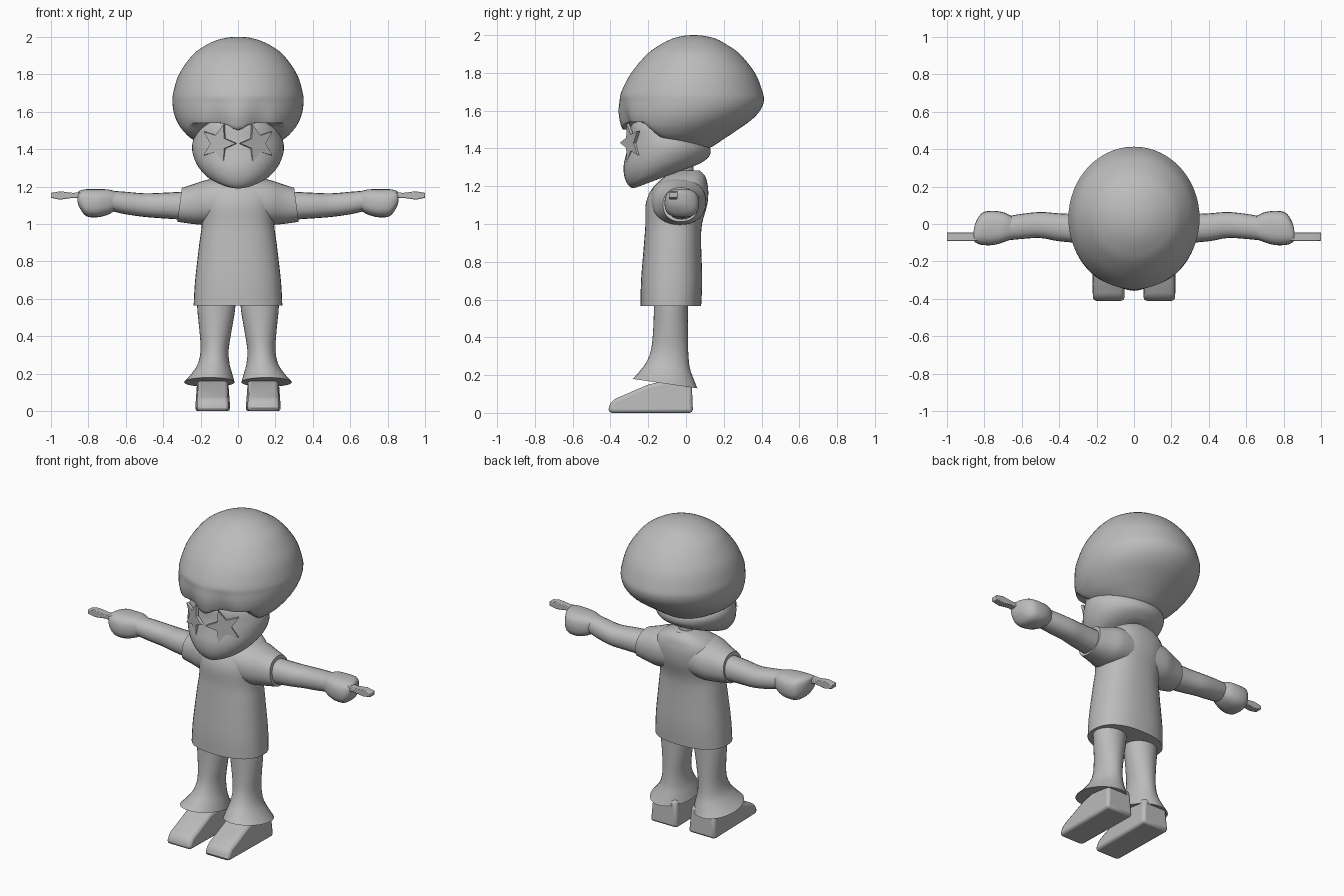
import bpy, bmesh, math
from mathutils import Vector

if "Cube" in bpy.data.objects:
    bpy.data.objects.remove(bpy.data.objects["Cube"])

grey = bpy.data.materials.new("plain grey")
grey.diffuse_color = (0.5, 0.5, 0.5, 1)
grey.use_nodes = True
grey.node_tree.nodes["Principled BSDF"].inputs["Base Color"].default_value = grey.diffuse_color


def finish(name, bm, mirror=False, bevel=0, angle=40):
    bmesh.ops.recalc_face_normals(bm, faces=bm.faces[:])
    me = bpy.data.meshes.new(name)
    bm.to_mesh(me)
    bm.free()
    for p in me.polygons:
        p.use_smooth = True
    me.set_sharp_from_angle(angle=math.radians(angle))
    me.materials.append(grey)
    ob = bpy.data.objects.new(name, me)
    bpy.context.collection.objects.link(ob)
    if mirror:
        ob.modifiers.new("mirror", 'MIRROR').use_mirror_merge = False
    if bevel:
        b = ob.modifiers.new("bevel", 'BEVEL')
        b.width, b.segments, b.limit_method = bevel, 2, 'ANGLE'
    return ob


def slab(x0, x1, yf, zf, yb, zb):
    """Ring lying roughly flat: x range, front point and back point."""
    return [(x0 + x1) / 2, (yf + yb) / 2, (zf + zb) / 2,
            (x1 - x0) / 2, 0, 0, 0, (yb - yf) / 2, (zb - zf) / 2]


def slice_x(x, y0, y1, z0, z1, lean=0):
    """Upright ring across an arm; lean pushes its lower side outwards."""
    return [x, (y0 + y1) / 2, (z0 + z1) / 2, 0, (y1 - y0) / 2, 0,
            -lean, 0, (z1 - z0) / 2]


def spline(rows, steps):
    out = []
    for i in range(len(rows) - 1):
        a, b, c, d = (rows[max(i - 1, 0)], rows[i], rows[i + 1],
                      rows[min(i + 2, len(rows) - 1)])
        for s in range(steps):
            t = s / steps
            out.append([q + 0.5 * t * (r - p + t * (2 * p - 5 * q + 4 * r - w
                        + t * (3 * (q - r) + w - p)))
                        for p, q, r, w in zip(a, b, c, d)])
    return out + [rows[-1]]


def loft(rows, n=32, steps=4, power=1.0):
    """Skin through splined rings; power below 1 makes them boxier."""
    bm = bmesh.new()
    rings = []
    for r in spline(rows, steps):
        c, u, v = Vector(r[:3]), Vector(r[3:6]), Vector(r[6:])
        ring = []
        for k in range(n):
            a = 2 * math.pi * k / n
            ca, sa = math.cos(a), math.sin(a)
            ca = math.copysign(abs(ca) ** power, ca)
            sa = math.copysign(abs(sa) ** power, sa)
            ring.append(bm.verts.new(c + u * ca + v * sa))
        rings.append(ring)
    for p, q in zip(rings, rings[1:]):
        for k in range(n):
            j = (k + 1) % n
            bm.faces.new((p[k], p[j], q[j], q[k]))
    bm.faces.new(rings[0])
    bm.faces.new(rings[-1])
    return bm


def prism(points, offset):
    bm = bmesh.new()
    f = bm.faces.new([bm.verts.new(p) for p in points])
    ext = bmesh.ops.extrude_face_region(bm, geom=[f])
    bmesh.ops.translate(bm, vec=offset, verts=[
        g for g in ext["geom"] if isinstance(g, bmesh.types.BMVert)])
    return bm


# Round hair: half width, front, back, height
hair = loft([slab(-w, w, f, z, b, z) for w, f, b, z in (
    (.01, .03, .05, 2.0), (.06, -.02, .10, 1.995), (.118, -.075, .16, 1.98),
    (.18, -.135, .215, 1.95), (.245, -.205, .285, 1.9), (.315, -.29, .365, 1.8),
    (.346, -.342, .405, 1.7), (.35, -.352, .412, 1.65), (.344, -.357, .392, 1.6),
    (.327, -.352, .345, 1.55), (.295, -.335, .275, 1.5),
    (.24, -.28, .2, 1.45), (.13, -.12, .12, 1.4), (.02, 0, .04, 1.39))], n=64)
for v in hair.verts:
    x, y, z = v.co
    # hairline arching over the face with a central peak
    t = max(0, .05 - y)
    low = min(1.395 + 1.9 * t * t, 1.54) - (.04 * math.exp(-(x / .05) ** 2) if y < -.2 else 0)
    v.co.z = max(z, low)
    if y < -.1:
        fade = min(1, max(0, (1.68 - z) / .14))
        v.co.y += .03 * fade * math.exp(-((abs(x) - .11) / .055) ** 2)
finish("hair", hair, angle=50)

# Face and jaw, rings tilted up towards the back
finish("head", loft([slab(-w, w, yf, zf, yb, zb) for w, yf, zf, yb, zb in (
    (.02, -.22, 1.215, -.1, 1.26), (.095, -.275, 1.19, .05, 1.31),
    (.165, -.305, 1.205, .09, 1.33), (.207, -.326, 1.25, .12, 1.355),
    (.232, -.33, 1.31, .13, 1.38), (.245, -.315, 1.38, .125, 1.41),
    (.24, -.30, 1.45, .10, 1.44), (.21, -.29, 1.53, .05, 1.48),
    (.15, -.25, 1.58, 0, 1.5))], n=48))
finish("neck", loft([slab(-.05, .05, -.07, z, .04, z) for z in (1.2, 1.34)], steps=1))

# Star-shaped glasses, angled around the face
yaw = math.radians(28)
along = Vector((math.cos(yaw), math.sin(yaw), 0))
star = []
for k in range(10):
    r = .108 if k % 2 == 0 else .046
    a = math.pi + k * math.pi / 5
    star.append(Vector((.1, -.285, 1.43)) + along * r * math.cos(a)
                + Vector((0, 0, r * math.sin(a))))
finish("star_lens", prism(star, Vector((math.sin(yaw), -math.cos(yaw), 0)) * .016), True)

# Long shirt and sleeves
finish("shirt", loft([slab(-w, w, f, z, b, z) for w, f, b, z in (
    (.237, -.24, .08, .565), (.229, -.238, .086, .7), (.206, -.222, .08, .9),
    (.193, -.215, .085, 1.0), (.2, -.214, .112, 1.1), (.205, -.19, .118, 1.17),
    (.18, -.15, .112, 1.22), (.13, -.105, .1, 1.255), (.06, -.04, .075, 1.282))],
    n=40, power=.85))
finish("sleeve", loft([
    slice_x(.08, -.19, .105, 1.0, 1.25), slice_x(.17, -.175, .105, .995, 1.235),
    slice_x(.24, -.145, .085, 1.0, 1.212),
    slice_x(.312, -.122, .066, 1.012, 1.193, .012)], power=.9), True)

# Arms, fists and pointing fingers
finish("arm", loft([
    slice_x(.25, -.105, .05, 1.02, 1.175), slice_x(.4, -.092, .057, 1.03, 1.167),
    slice_x(.5, -.075, .064, 1.038, 1.164), slice_x(.6, -.08, .054, 1.052, 1.172),
    slice_x(.68, -.088, .04, 1.07, 1.178)], n=20, power=.9), True)
finish("fist", loft([
    slice_x(.645, -.075, .035, 1.08, 1.17), slice_x(.69, -.095, .06, 1.052, 1.184),
    slice_x(.75, -.112, .07, 1.036, 1.186), slice_x(.81, -.112, .06, 1.042, 1.186),
    slice_x(.845, -.1, .01, 1.085, 1.178), slice_x(.857, -.085, -.04, 1.12, 1.168)],
    n=24, power=.75), True)
finger = [(.83, 1.135), (.88, 1.14), (.95, 1.13), (1.0, 1.14),
          (1.0, 1.166), (.95, 1.175), (.88, 1.166), (.83, 1.172)]
finish("finger", prism([(x, -.09, z) for x, z in finger], Vector((0, .045, 0))), True, .004)

# Flared trouser legs
finish("trouser_leg", loft([
    slab(.012, .22, -.17, .62, .01, .62), slab(.016, .217, -.17, .54, .01, .54),
    slab(.036, .205, -.175, .42, .01, .42), slab(.05, .2, -.186, .33, .012, .32),
    slab(.045, .215, -.212, .265, .02, .24), slab(.03, .25, -.25, .215, .04, .18),
    slab(.018, .288, -.282, .18, .06, .13)]), True)

# Wedge-toed shoes, narrower at the top
profile = [(-.41, 0), (-.41, .035), (-.385, .07), (-.2, .15),
           (-.12, .168), (.03, .168), (.037, 0)]
shoe = prism([(.04, y, z) for y, z in profile], Vector((.19, 0, 0)))
for v in shoe.verts:
    v.co.x = .137 + (v.co.x - .137) * (1 - .8 * v.co.z) * (.9 if v.co.y < -.3 else 1)
finish("shoe", shoe, True, .018)
